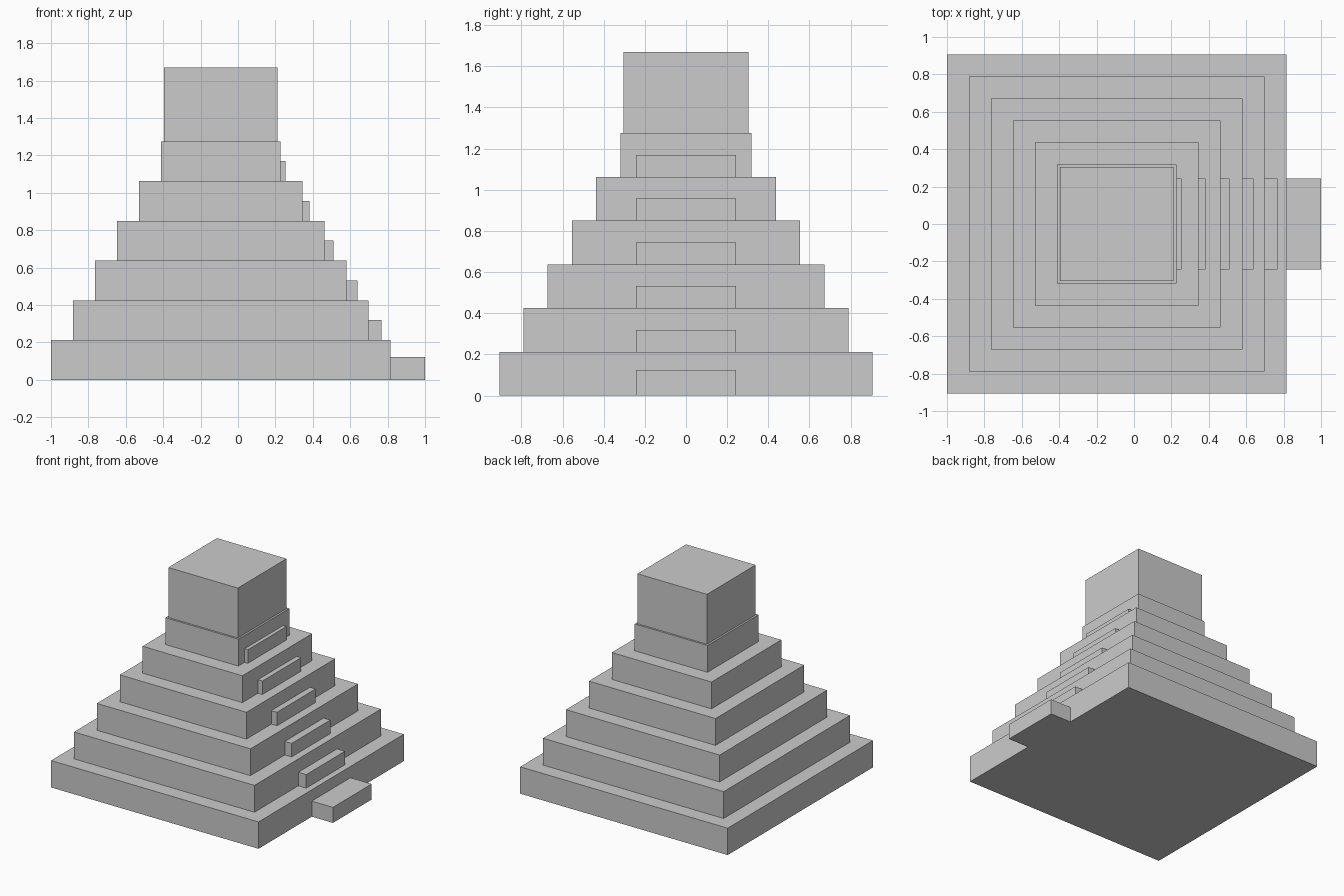
import bpy
import bmesh

if "Cube" in bpy.data.objects:
    bpy.data.objects.remove(bpy.data.objects["Cube"])

CX = -0.0925      # centre of the pyramid body (steps extend to +x)
BASE_HALF = 0.9075
INSET = 0.1178
TIER_H = 0.2125
TIERS = 6


def box(name, x0, x1, y_half, z0, z1):
    """Axis-aligned box, symmetric about y = 0."""
    bm = bmesh.new()
    bmesh.ops.create_cube(bm, size=1)
    for v in bm.verts:
        v.co.x = x1 if v.co.x > 0 else x0
        v.co.y = y_half if v.co.y > 0 else -y_half
        v.co.z = z1 if v.co.z > 0 else z0
    mesh = bpy.data.meshes.new(name)
    bm.to_mesh(mesh)
    bm.free()
    obj = bpy.data.objects.new(name, mesh)
    bpy.context.collection.objects.link(obj)
    return obj


# Stacked tiers, each with a stair block on its right side
step_depths = [0.185, 0.069, 0.059, 0.049, 0.039, 0.029]
for i in range(TIERS):
    half = BASE_HALF - i * INSET
    z = i * TIER_H
    box(f"tier_{i + 1}", CX - half, CX + half, half, z, z + TIER_H)
    step_h = 0.123 if i == 0 else 0.107
    edge = CX + half
    box(f"stair_{i + 1}", edge, edge + step_depths[i], 0.242, z, z + step_h)

# Shrine block on top
top = TIERS * TIER_H
box("top_shrine", CX - 0.304, CX + 0.304, 0.304, top, 1.67)
